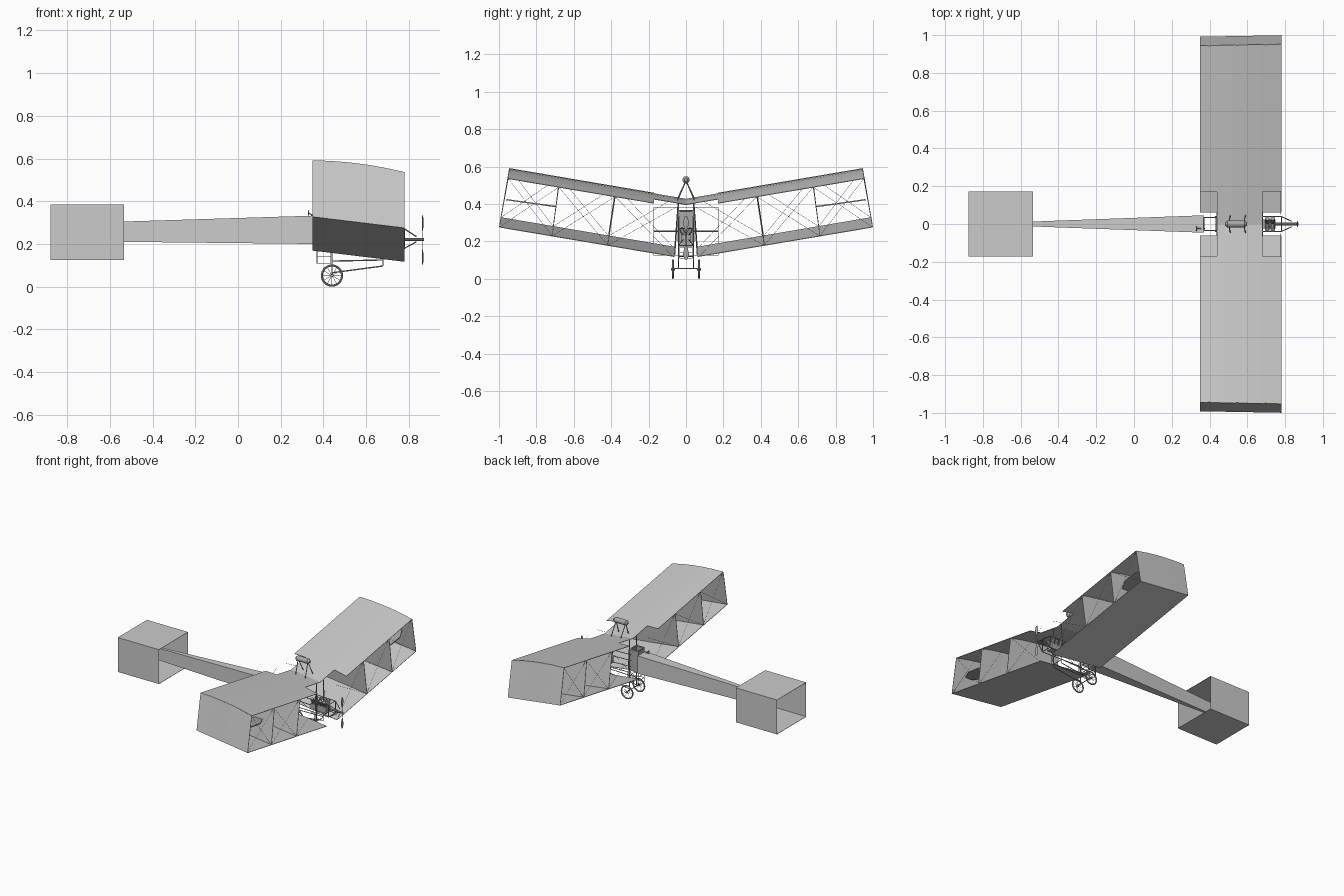
import bpy, bmesh, math
from mathutils import Vector, Matrix

cube = bpy.data.objects.get("Cube")
if cube:
    bpy.data.objects.remove(cube)


def material(name, value):
    m = bpy.data.materials.new(name)
    m.use_nodes = True
    color = (value, value, value, 1)
    m.diffuse_color = color
    m.node_tree.nodes["Principled BSDF"].inputs["Base Color"].default_value = color
    return m


CANVAS = material("canvas grey", 0.6)
FRAME = material("frame grey", 0.4)


def finish(name, bm, mat, thick=0, smooth=False):
    me = bpy.data.meshes.new(name)
    bmesh.ops.recalc_face_normals(bm, faces=bm.faces)
    bm.to_mesh(me)
    bm.free()
    me.materials.append(mat)
    ob = bpy.data.objects.new(name, me)
    bpy.context.collection.objects.link(ob)
    if thick:
        mod = ob.modifiers.new("thickness", "SOLIDIFY")
        mod.thickness = thick
        mod.offset = 0
    if smooth:
        bpy.ops.object.select_all(action="DESELECT")
        ob.select_set(True)
        bpy.context.view_layer.objects.active = ob
        bpy.ops.object.shade_smooth_by_angle(angle=math.radians(40))
    return ob


def sheets(name, quads, mat=CANVAS, thick=0.003):
    bm = bmesh.new()
    for quad in quads:
        bm.faces.new([bm.verts.new(p) for p in quad])
    bmesh.ops.remove_doubles(bm, verts=bm.verts, dist=0.0001)
    return finish(name, bm, mat, thick)


def add_rod(bm, a, b, r, sides=6, r2=None):
    a, b = Vector(a), Vector(b)
    turn = (b - a).to_track_quat("Z", "Y").to_matrix().to_4x4()
    bmesh.ops.create_cone(bm, cap_ends=True, segments=sides, radius1=r,
                          radius2=r if r2 is None else r2, depth=(b - a).length,
                          matrix=Matrix.Translation((a + b) / 2) @ turn)


def rods(name, pairs, r, mat=FRAME, sides=6):
    bm = bmesh.new()
    for a, b in pairs:
        add_rod(bm, a, b, r, sides)
    return finish(name, bm, mat)


def box(name, lo, hi, mat):
    bm = bmesh.new()
    lo, hi = Vector(lo), Vector(hi)
    bmesh.ops.create_cube(bm, size=1, matrix=Matrix.Translation((lo + hi) / 2)
                          @ Matrix.Diagonal((*(hi - lo), 1)))
    return finish(name, bm, mat)


# Wing surfaces: t runs along the chord, slope is the dihedral
X0, X1, SLOPE = 0.35, 0.78, 0.17


def upper(x, y):
    t = (x - X0) / (X1 - X0)
    return Vector((x, y * (1 + 0.008 * t), 0.43 - 0.055 * t + 0.05 * t * (1 - t) + SLOPE * abs(y)))


def lower(x, y):
    t = (x - X0) / (X1 - X0)
    return Vector((x, y * (1 + 0.008 * t), 0.16 - 0.052 * t + SLOPE * abs(y)))


def strips(values):
    return list(zip(values, values[1:]))


chord = [X0, 0.44, 0.52, 0.6, 0.68, X1]
quads = []
for xa, xb in strips(chord):
    for ya, yb in strips([-0.943, -0.17, 0, 0.17, 0.943]):
        notch = max(abs(ya), abs(yb)) < 0.2 and (xa == X0 or xb == X1)
        if not notch:
            quads.append([upper(xa, ya), upper(xb, ya), upper(xb, yb), upper(xa, yb)])
sheets("upper_wing", quads)

for side, label in ((1, "back"), (-1, "front")):
    sheets(label + "_lower_wing", [[lower(X0, side * 0.06), lower(X1, side * 0.06),
                                    lower(X1, side * 0.99), lower(X0, side * 0.99)]])
    # Slanted cell walls between the two wing surfaces
    walls = [(0.943, 0.99), (0.675, 0.71), (0.375, 0.415)]
    quads = [[upper(xa, side * t), upper(xb, side * t), lower(xb, side * b), lower(xa, side * b)]
             for t, b in walls for xa, xb in strips(chord)]
    sheets(label + "_cell_walls", quads)

    # Crossed bracing wires in each cell, and the root struts
    posts = walls + [(0.05, 0.07)]
    wires = []
    for (ta, ba), (tb, bb) in strips(posts):
        for x in (X0 + 0.005, X1 - 0.005):
            wires += [(upper(x, side * ta), lower(x, side * bb)),
                      (lower(x, side * ba), upper(x, side * tb))]
    rods(label + "_bracing_wires", wires, 0.0008, sides=4)
    rods(label + "_root_struts", [(upper(x, side * 0.04), lower(x, side * 0.06))
                                  for x in (0.44, 0.68)], 0.003)

    # Octagonal control surface in the outer cell
    bm = bmesh.new()
    tilt = Matrix.Rotation(side * math.atan(0.14), 4, "X")
    bmesh.ops.create_cone(bm, cap_ends=True, segments=8, radius1=1, radius2=1, depth=1,
                          matrix=Matrix.Translation((0.66, side * 0.828, 0.405)) @ tilt
                          @ Matrix.Diagonal((0.075, 0.145, 0.007, 1))
                          @ Matrix.Rotation(math.pi / 8, 4, "Z"))
    finish(label + "_aileron", bm, FRAME)

# Tapered fuselage, running on into the box cell
bm = bmesh.new()
rings = []
for x, w, lo, hi in ((-0.7, 0.008, 0.213, 0.3), (-0.535, 0.013, 0.21, 0.305), (0.37, 0.046, 0.2, 0.333)):
    rings.append([bm.verts.new((x, y, z)) for y, z in ((-w, lo), (w, lo), (w, hi), (-w, hi))])
for a, b in strips(rings):
    for i in range(4):
        j = (i + 1) % 4
        bm.faces.new((a[i], a[j], b[j], b[i]))
bm.faces.new(rings[0])
bm.faces.new(rings[-1])
finish("fuselage", bm, CANVAS)

# Open box cell at the far end with its pivot rod
ring = [(-0.172, 0.127), (0.172, 0.127), (0.172, 0.383), (-0.172, 0.383)]
sheets("box_cell", [[(-0.877, *a), (-0.535, *a), (-0.535, *b), (-0.877, *b)]
                    for a, b in strips(ring + ring[:1])])
rods("box_cell_pivot", [((-0.7, -0.172, 0.255), (-0.7, 0.172, 0.255))], 0.004)

# Open pilot basket with a rim, and the small control wheel
rim = [(0.37, -0.034), (0.435, -0.034), (0.435, 0.034), (0.37, 0.034)]
sides = strips(rim + rim[:1])
sheets("basket", [[(*a, 0.2), (*b, 0.2), (*b, 0.36), (*a, 0.36)] for a, b in sides], FRAME, 0.004)
rods("basket_rim", [((*a, 0.365), (*b, 0.365)) for a, b in sides], 0.004)
rods("basket_posts", [((*a, 0.11), (*a, 0.2)) for a in rim]
     + [((*a, z), (*b, z)) for a, b in sides for z in (0.11, 0.14, 0.17)], 0.002)
rods("control_wheel", [((0.327, -0.025, 0.345), (0.333, -0.025, 0.345))], 0.011, sides=12)
rods("control_column", [((0.33, -0.025, 0.345), (0.375, -0.025, 0.32))], 0.003)

# Engine bearer frame, engine and propeller mounting
bearers = []
for y in (-0.04, 0.04):
    bearers += [((0.43, y, 0.19), (0.78, y, 0.18)), ((0.43, y, 0.28), (0.78, y, 0.27)),
                ((0.78, y, 0.18), (0.78, y, 0.27)), ((0.68, y, 0.1), (0.68, y, 0.4)),
                ((0.44, y, 0.11), (0.44, y, 0.42)),
                ((0.78, y, 0.27), (0.835, y * 0.35, 0.235)), ((0.78, y, 0.18), (0.835, y * 0.35, 0.21))]
bearers += [((x, -0.04, z), (x, 0.04, z)) for x in (0.68, 0.78) for z in (0.18, 0.27)]
rods("engine_frame", bearers, 0.003)
box("engine_block", (0.62, -0.025, 0.19), (0.75, 0.025, 0.235), FRAME)
rods("engine_cylinders", [((x, 0, 0.22), (x, y, 0.272)) for x in (0.635, 0.67, 0.705, 0.735)
                          for y in (-0.03, 0.03)], 0.012, sides=10)
rods("propeller_shaft", [((0.74, 0, 0.22), (0.872, 0, 0.22))], 0.007, sides=10)
rods("propeller_arms", [((0.865, 0, 0.12), (0.865, 0, 0.32))], 0.002)
bm = bmesh.new()
for s in (-1, 1):
    add_rod(bm, (0, 0, s * 0.045), (0, 0, s * 0.085), 0.008, 8, 0.016)
    add_rod(bm, (0, 0, s * 0.085), (0, 0, s * 0.115), 0.016, 8, 0.008)
bmesh.ops.transform(bm, verts=bm.verts, matrix=Matrix.Translation((0.865, 0, 0.218))
                    @ Matrix.Diagonal((0.25, 1, 1, 1)))
finish("propeller_blades", bm, FRAME)

# Fuel tank on its struts above the wing
bm = bmesh.new()
add_rod(bm, (0.495, 0, 0.53), (0.585, 0, 0.53), 0.019, 20)
for x, s in ((0.495, -1), (0.585, 1)):
    add_rod(bm, (x, 0, 0.53), (x + s * 0.013, 0, 0.53), 0.019, 20, 0.009)
finish("fuel_tank", bm, FRAME, smooth=True)
rods("tank_struts", [((x, 0, 0.525), upper(x + 0.01, y)) for x in (0.5, 0.58)
                     for y in (-0.045, 0.045)], 0.003)

# Undercarriage: spoked wheels, axle and braced frame
gear = [((0.44, -0.07, 0.055), (0.44, 0.07, 0.055))]
for y in (-0.04, 0.04):
    gear += [((0.44, y, 0.055), (0.44, y, 0.18)), ((0.44, y, 0.065), (0.68, y, 0.097)),
             ((0.44, y, 0.12), (0.68, y, 0.125)), ((0.68, y, 0.097), (0.68, y, 0.18))]
gear += [((x, -0.04, 0.12), (x, 0.04, 0.12)) for x in (0.44, 0.68)]
rods("undercarriage", gear, 0.003)
for side, label in ((1, "back"), (-1, "front")):
    centre = Vector((0.44, side * 0.07, 0.052))
    bpy.ops.mesh.primitive_torus_add(major_segments=32, minor_segments=8, major_radius=0.047,
                                     minor_radius=0.005, location=centre,
                                     rotation=(math.pi / 2, 0, 0))
    tyre = bpy.context.object
    tyre.name = label + "_tyre"
    tyre.data.materials.append(FRAME)
    bpy.ops.object.shade_smooth_by_angle()
    rods(label + "_wheel_spokes", [(centre, centre + 0.046 * Vector((math.cos(a), 0, math.sin(a))))
                                   for a in [i * math.pi / 6 for i in range(12)]], 0.001, sides=4)
    hub = Vector((0, 0.01, 0))
    rods(label + "_wheel_hub", [(centre - hub, centre + hub)], 0.007, sides=10)
